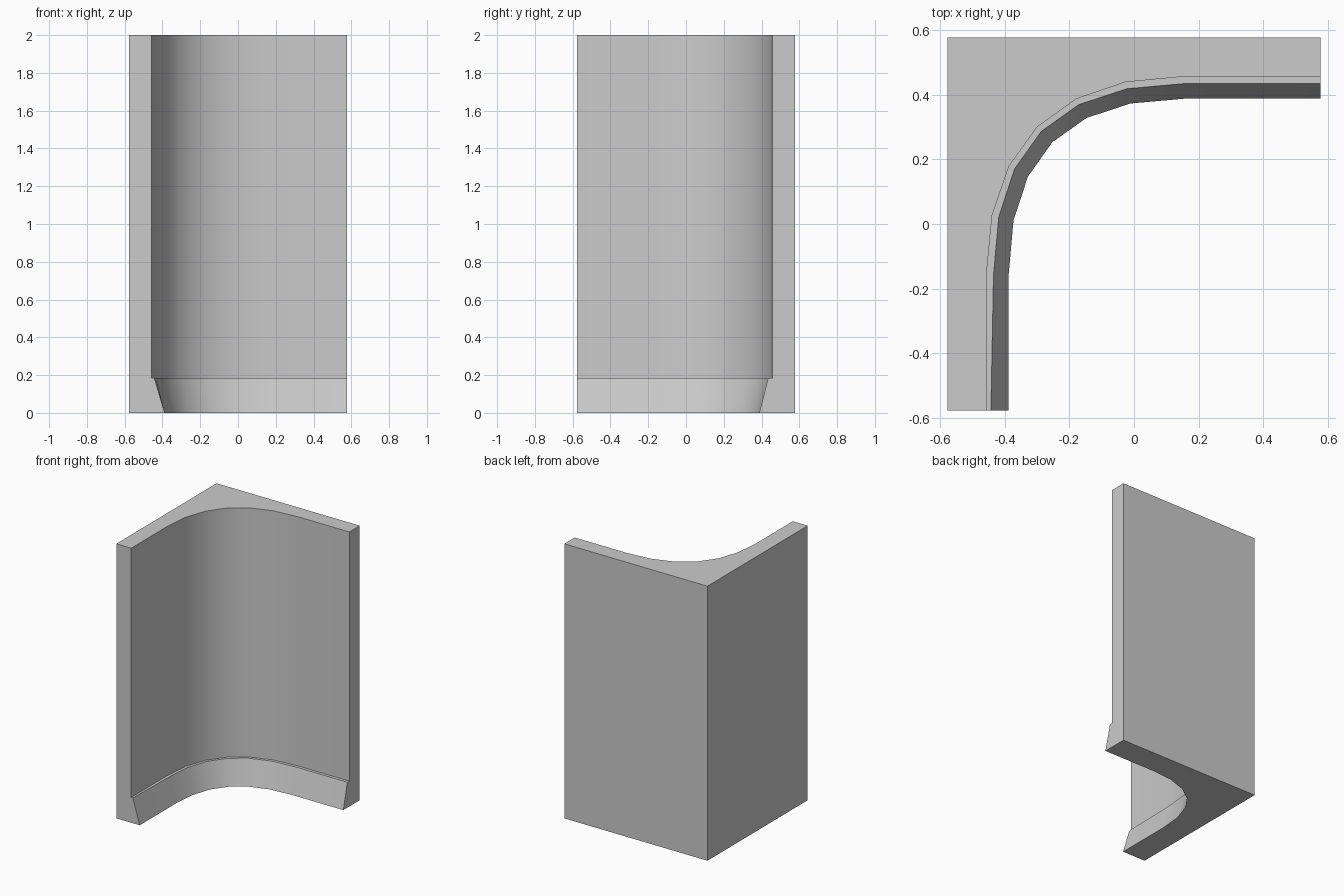
import bpy
import bmesh
import math
from mathutils import Vector
from mathutils.geometry import interpolate_bezier

cube = bpy.data.objects.get("Cube")
if cube:
    bpy.data.objects.remove(cube, do_unlink=True)

HALF = 0.577      # half width of the corner block
HEIGHT = 2.0
LEDGE = 0.185     # top of the sloping skirt


def inner_line(depth, start, handle, z, left_end):
    """Straight run, rounded corner and straight run of the inner face."""
    reach = (depth + start) * handle
    arc = interpolate_bezier(
        Vector((-depth, -start, z)), Vector((-depth, -start + reach, z)),
        Vector((start - reach, depth, z)), Vector((start, depth, z)), 7)
    return [Vector((-left_end, -HALF, z)), *arc, Vector((HALF, depth, z))]


mat = bpy.data.materials.new("plain grey")
mat.use_nodes = True
colour = (0.6, 0.6, 0.6, 1)
mat.diffuse_color = colour
mat.node_tree.nodes["Principled BSDF"].inputs["Base Color"].default_value = colour

bm = bmesh.new()

# Inner face: foot of skirt, top of skirt, foot of wall, top of wall
rows = [[bm.verts.new(p) for p in line] for line in (
    inner_line(0.388, 0.157, 0.673, 0, 0.388),
    inner_line(0.435, 0.16, 0.67, LEDGE, 0.443),
    inner_line(0.457, 0.16, 0.655, LEDGE, 0.457),
    inner_line(0.457, 0.16, 0.655, HEIGHT, 0.457))]
for low, high in zip(rows, rows[1:]):
    for i in range(len(low) - 1):
        bm.faces.new((low[i], low[i + 1], high[i + 1], high[i]))

# Outer corner, bottom and top
low, high = [[bm.verts.new((x, y, z)) for x, y in
              ((HALF, HALF), (-HALF, HALF), (-HALF, -HALF))]
             for z in (0, HEIGHT)]
for i in range(2):
    bm.faces.new((low[i], low[i + 1], high[i + 1], high[i]))
bm.faces.new(rows[0] + low)
bm.faces.new(rows[-1] + high)

# Two cut ends
for end, corner in ((0, 2), (-1, 0)):
    bm.faces.new([row[end] for row in rows] + [high[corner], low[corner]])

bmesh.ops.recalc_face_normals(bm, faces=bm.faces[:])
mesh = bpy.data.meshes.new("corner_wall")
bm.to_mesh(mesh)
bm.free()
mesh.materials.append(mat)
wall = bpy.data.objects.new("corner_wall", mesh)
bpy.context.collection.objects.link(wall)

# Smooth curve, sharp creases
bpy.ops.object.select_all(action='DESELECT')
wall.select_set(True)
bpy.context.view_layer.objects.active = wall
bpy.ops.object.shade_smooth_by_angle(angle=math.radians(30))
